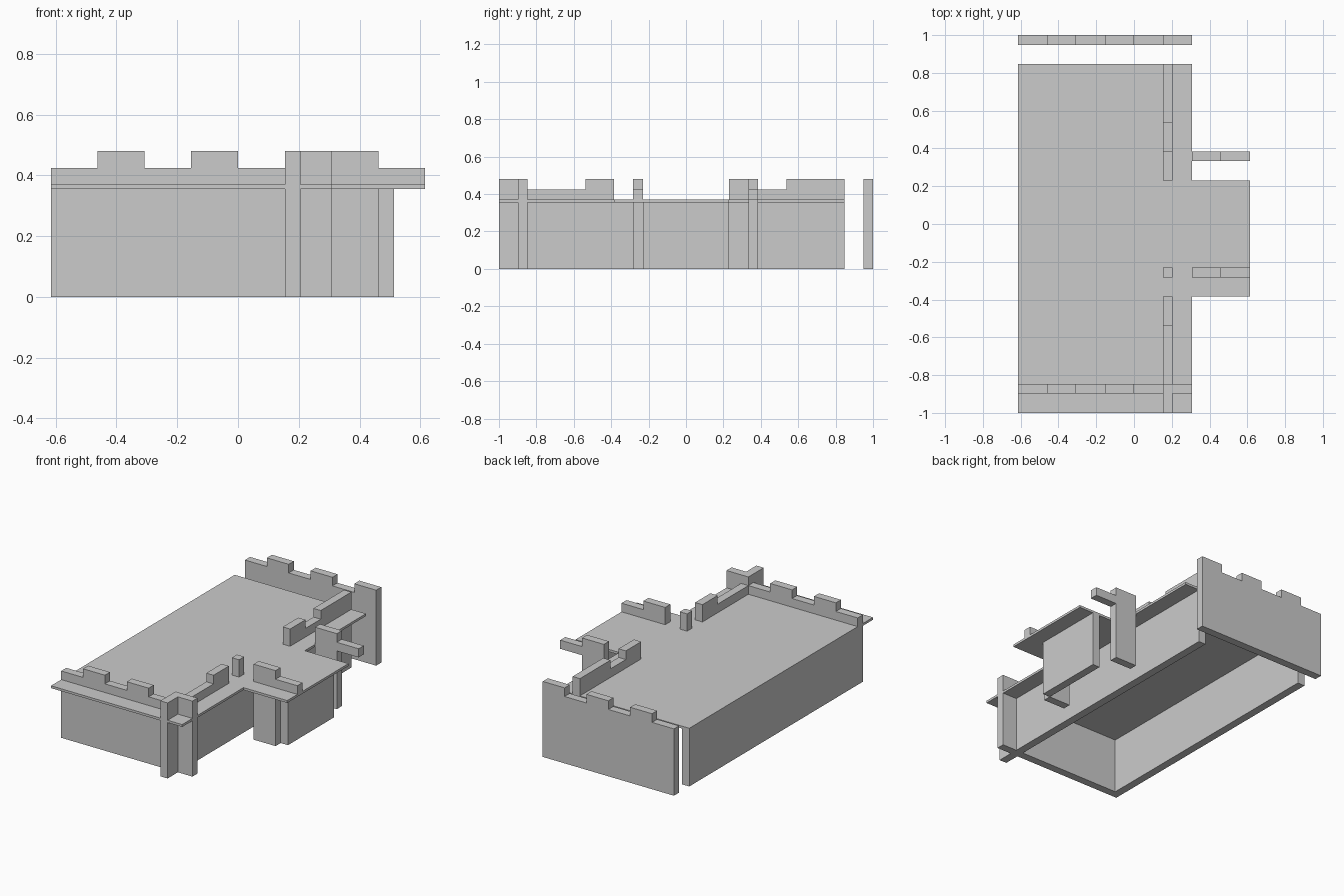
import bpy, bmesh
from mathutils import Vector

if "Cube" in bpy.data.objects:
    bpy.data.objects.remove(bpy.data.objects["Cube"])

U = 2 / 13            # plan module
T = U / 3             # wall thickness
LOW, HIGH = 0.425, 0.48
SLAB_Z, SLAB_TOP = 0.355, 0.37


def prism(name, outline, direction):
    """Extrude a flat outline of 3D points along a direction."""
    bm = bmesh.new()
    face = bm.faces.new([bm.verts.new(p) for p in outline])
    out = bmesh.ops.extrude_face_region(bm, geom=[face])
    moved = [g for g in out["geom"] if isinstance(g, bmesh.types.BMVert)]
    bmesh.ops.translate(bm, verts=moved, vec=Vector(direction))
    bmesh.ops.recalc_face_normals(bm, faces=bm.faces)
    mesh = bpy.data.meshes.new(name)
    bm.to_mesh(mesh)
    bm.free()
    obj = bpy.data.objects.new(name, mesh)
    bpy.context.collection.objects.link(obj)
    return obj


def wall_x(name, profile, y):
    """Wall along x; profile is (x, z), wall fills y to y + T."""
    return prism(name, [(a, y, z) for a, z in profile], (0, T, 0))


def wall_y(name, profile, x):
    """Wall along y; profile is (y, z), wall fills x to x + T."""
    return prism(name, [(x, a, z) for a, z in profile], (T, 0, 0))


def stepped(start, steps):
    """Wall elevation on the ground with a stepped top: steps are (end, height)."""
    pts, a = [(start, 0)], start
    for end, h in steps:
        pts += [(a, h), (end, h)]
        a = end
    return pts + [(a, 0)]


# Roof slab with side wing
roof = [(-4, -6.5), (2, -6.5), (2, -2.5), (4, -2.5), (4, 1.5), (2, 1.5), (2, 5.5), (-4, 5.5)]
prism("roof_slab", [(x * U, y * U, SLAB_Z) for x, y in roof], (0, 0, SLAB_TOP - SLAB_Z))

# Front and back crenellated walls
end_profile = stepped(-4 * U, [((i - 3) * U, HIGH if i % 2 else LOW) for i in range(6)])
wall_x("front_wall", end_profile, -5.5 * U - T)
wall_x("back_wall", end_profile, 6.5 * U - T)

# Plain left wall
wall_y("left_wall", stepped(-5.5 * U - T, [(5.5 * U, SLAB_Z)]), -4 * U)

# Right wall, parapet interrupted at the wing
wall_y("right_wall", stepped(-6.5 * U, [
    (-5.5 * U, HIGH), (-3.5 * U, LOW), (-2.5 * U, HIGH), (1.5 * U, SLAB_Z),
    (2.5 * U, HIGH), (3.5 * U, LOW), (5.5 * U, HIGH)]), U)

# Wing side walls with overhanging parapet arms
wing_profile = [(2 * U, 0), (2 * U, HIGH), (3 * U, HIGH), (3 * U, LOW),
                (4 * U, LOW), (4 * U, SLAB_TOP), (3 * U, SLAB_TOP), (3 * U, 0)]
wall_x("wing_front_wall", wing_profile, -1.5 * U - T)
wall_x("wing_back_wall", wing_profile, 2.5 * U - T)

# Wing corner post and outer wall
wall_x("wing_post", stepped(U, [(U + T, HIGH)]), -1.5 * U - T)
wall_y("wing_outer_wall", stepped(-1.5 * U, [(1.5 * U, SLAB_Z)]), 3 * U)
